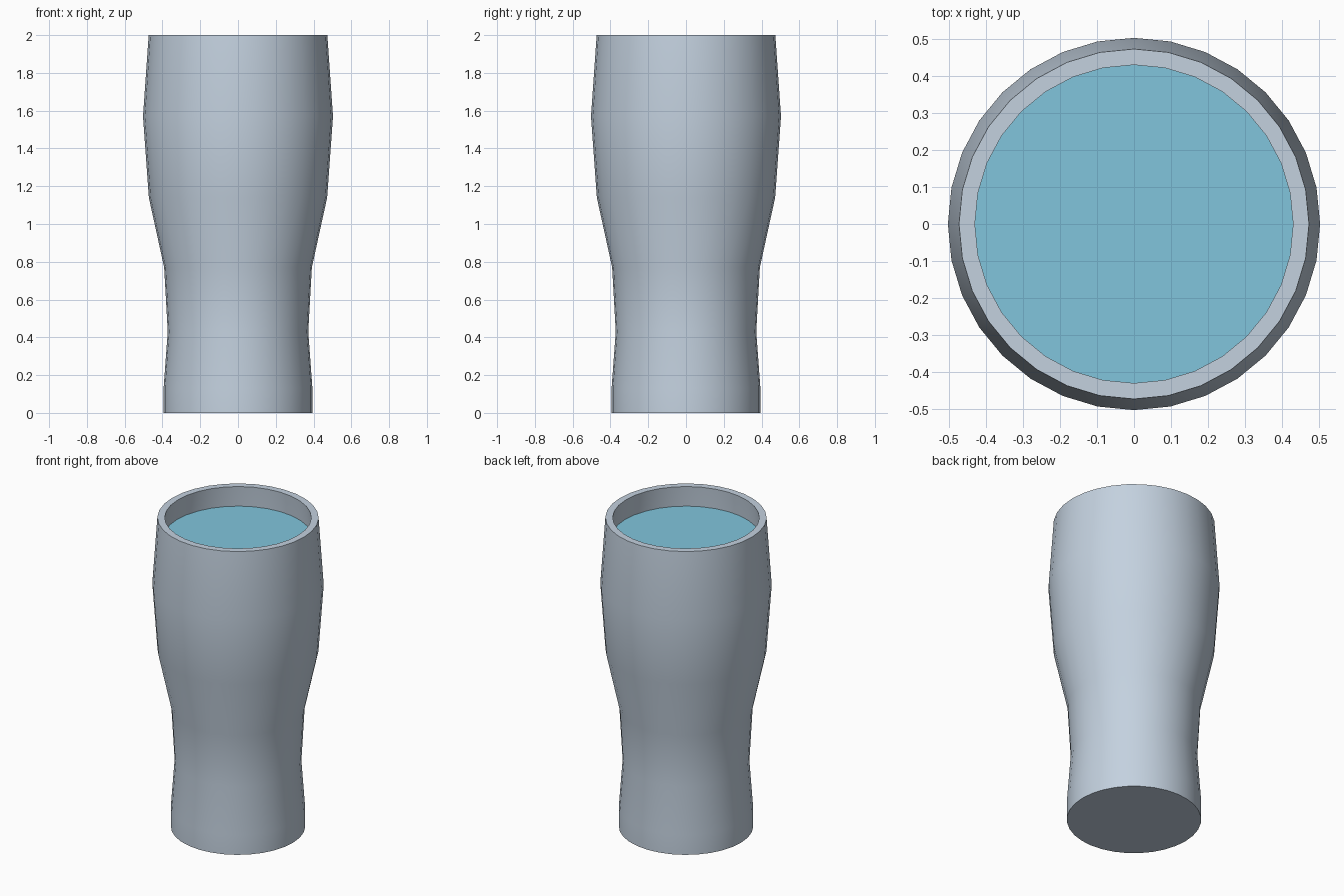
import bpy, bmesh, math

if "Cube" in bpy.data.objects:
    bpy.data.objects.remove(bpy.data.objects["Cube"])

SIDES = 32


def material(name, rgb):
    m = bpy.data.materials.new(name)
    m.diffuse_color = (*rgb, 1)
    m.use_nodes = True
    m.node_tree.nodes["Principled BSDF"].inputs["Base Color"].default_value = m.diffuse_color
    return m


def lathe(name, profile, mat):
    """Spin (radius, z) points about z; radius 0 closes to a pole-free cap."""
    bm = bmesh.new()
    rings = []
    for r, z in profile:
        rings.append([bm.verts.new((r * math.cos(2 * math.pi * i / SIDES),
                                    r * math.sin(2 * math.pi * i / SIDES), z))
                      for i in range(SIDES)])
    for a, b in zip(rings, rings[1:]):
        for i in range(SIDES):
            j = (i + 1) % SIDES
            bm.faces.new((a[i], a[j], b[j], b[i]))
    bm.faces.new(rings[0][::-1])
    bm.faces.new(rings[-1])
    bmesh.ops.recalc_face_normals(bm, faces=bm.faces)
    me = bpy.data.meshes.new(name)
    bm.to_mesh(me)
    bm.free()
    me.materials.append(mat)
    ob = bpy.data.objects.new(name, me)
    bpy.context.collection.objects.link(ob)
    bpy.ops.object.select_all(action='DESELECT')
    ob.select_set(True)
    bpy.context.view_layer.objects.active = ob
    bpy.ops.object.shade_smooth_by_angle(angle=math.radians(35))
    return ob


glass_mat = material("pale glass", (0.55, 0.64, 0.74))
water_mat = material("blue water", (0.22, 0.56, 0.72))

# Tumbler: outer wall up, over the rim, inner wall down to the inside floor
outer = [(0.394, 0), (0.394, 0.13), (0.372, 0.43), (0.391, 0.77),
         (0.472, 1.14), (0.503, 1.57), (0.473, 2.0)]
inner = [(0.43, 2.0), (0.459, 1.57), (0.428, 1.14), (0.347, 0.77),
         (0.328, 0.43), (0.348, 0.13), (0.348, 0.06)]
lathe("tumbler", outer + inner, glass_mat)

# Water: fills the inside to just below the rim
water = [(r - 0.002, z) for r, z in inner[:0:-1]]
water[0] = (water[0][0], 0.065)
lathe("water", water + [(0.437, 1.87)], water_mat)
